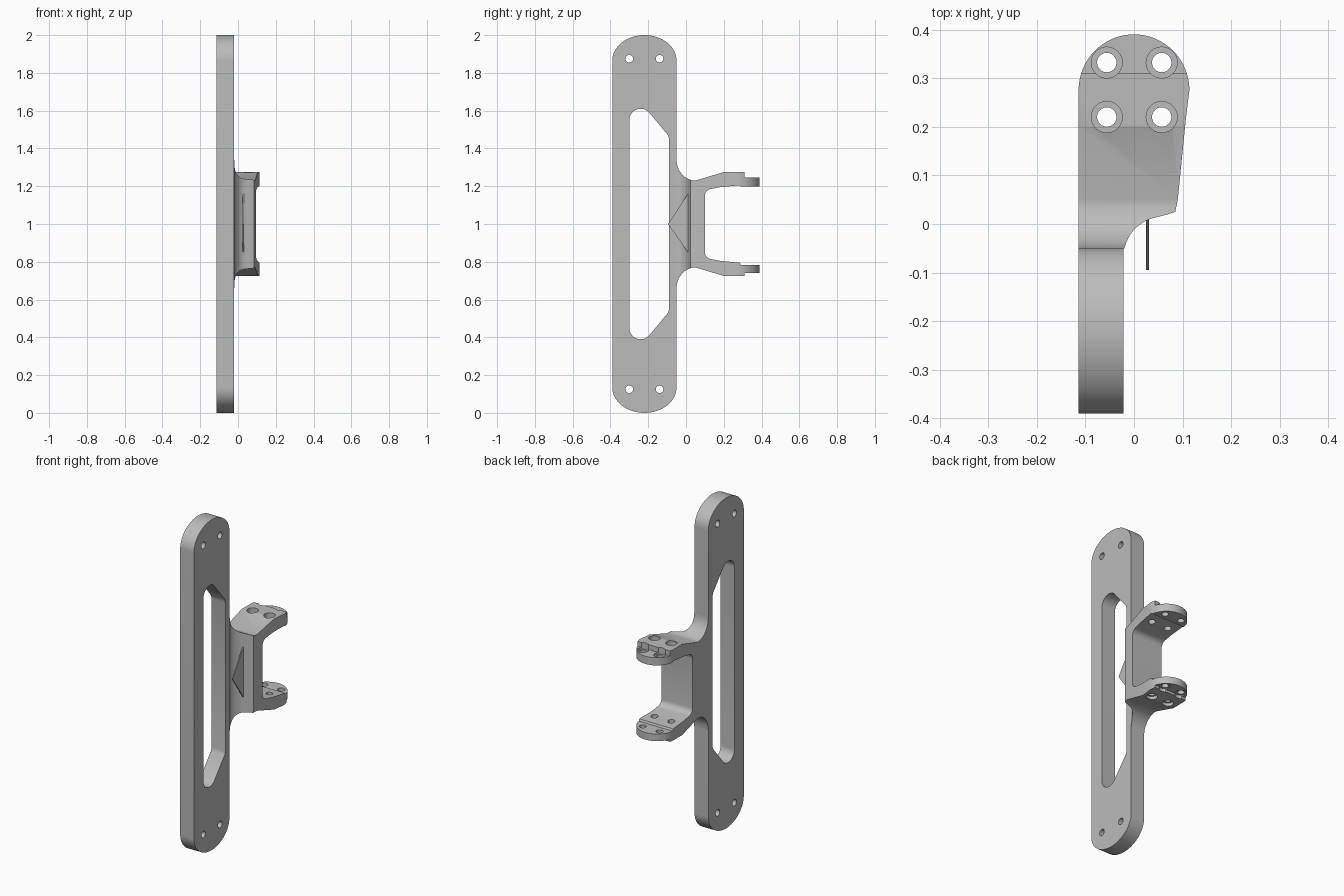
import bpy, bmesh
from math import sin, cos, radians

cube = bpy.data.objects.get("Cube")
if cube:
    bpy.data.objects.remove(cube)

grey = bpy.data.materials.new("plain grey")
grey.use_nodes = True
grey.diffuse_color = (0.5, 0.5, 0.5, 1)
grey.node_tree.nodes["Principled BSDF"].inputs["Base Color"].default_value = (0.5, 0.5, 0.5, 1)


def arc(cu, cv, ru, rv, a0, a1, n=16):
    """Points on an elliptical arc, angles in degrees."""
    angles = [radians(a0 + (a1 - a0) * i / n) for i in range(n + 1)]
    return [(cu + ru * cos(a), cv + rv * sin(a)) for a in angles]


def prism(name, points, axis, lo, hi):
    """Extrude a yz outline along x, or an xy outline along z."""
    def place(p, t):
        return (t, *p) if axis == "x" else (*p, t)
    bm = bmesh.new()
    face = bm.faces.new([bm.verts.new(place(p, lo)) for p in points])
    new = bmesh.ops.extrude_face_region(bm, geom=[face])["geom"]
    shift = (hi - lo, 0, 0) if axis == "x" else (0, 0, hi - lo)
    bmesh.ops.translate(bm, vec=shift, verts=[v for v in new if isinstance(v, bmesh.types.BMVert)])
    bmesh.ops.recalc_face_normals(bm, faces=bm.faces)
    mesh = bpy.data.meshes.new(name)
    bm.to_mesh(mesh)
    bm.free()
    mesh.materials.append(grey)
    obj = bpy.data.objects.new(name, mesh)
    bpy.context.collection.objects.link(obj)
    return obj


def combine(obj, other, operation="DIFFERENCE"):
    mod = obj.modifiers.new("cut", "BOOLEAN")
    mod.operation, mod.solver, mod.object = operation, "EXACT", other
    bpy.context.view_layer.objects.active = obj
    bpy.ops.object.modifier_apply(modifier=mod.name)
    bpy.data.objects.remove(other)


def disc(u, v, r):
    return arc(u, v, r, r, 0, 345, 23)


def flip(points):
    """Mirror a yz outline about mid height."""
    return [(y, 2 - z) for y, z in reversed(points)]


# Long mounting plate with rounded ends
LEFT, RIGHT = -0.114, -0.022
top_end = arc(-0.22, 1.865, 0.17, 0.135, 0, 180, 32)
plate = prism("mounting_plate", top_end + flip(top_end), "x", LEFT, RIGHT)

# Slot with one rounded and one chamfered side
slot_top = [(-0.09, 1.45), (-0.095, 1.47)] + arc(-0.24, 1.55, 0.06, 0.06, 40, 180)
combine(plate, prism("slot_cutter", slot_top + flip(slot_top), "x", -0.3, 0.3))

# Screw holes at both ends
for y in (-0.30, -0.14):
    for z in (0.125, 1.875):
        combine(plate, prism("screw_cutter", disc(y, z, 0.02), "x", -0.3, 0.3))

# Fork bracket: side outline, with slightly different upper and lower pads
def arm(outer, inner):
    outside = arc(0.05, 1.34, 0.1, 0.11, 180, 270, 10)
    tip = [(0.20, 1.275), (0.31, 1.275), (0.31, outer), (0.39, outer), (0.39, inner), (0.29, inner)]
    inside = [(0.285, 1.205), (0.18, 1.195)] + arc(0.14, 1.15, 0.04, 0.037, 90, 180, 6)
    return outside + tip + inside


bracket = prism("fork_bracket", arm(1.245, 1.198) + flip(arm(1.26, 1.217)), "x", -0.3, 0.3)

# Fork bracket: plan outline, flared away from the plate
plan = [(LEFT, -0.06), (RIGHT, -0.06)]
plan += arc(0.06, -0.07, 0.082, 0.085, 165, 100, 10)
plan += [(0.07, 0.02), (0.085, 0.025), (0.09, 0.05), (0.107, 0.22)]
plan += arc(0.0, 0.275, 0.114, 0.115, 0, 180, 32) + [(LEFT, 0.2)]
combine(bracket, prism("plan_trim", plan, "z", 0.3, 1.7), "INTERSECT")

# Counterbored bolt holes through both arms
for x in (-0.056, 0.057):
    for y in (0.22, 0.332):
        combine(bracket, prism("bolt_cutter", disc(x, y, 0.02), "z", 0.3, 1.7))
        for lo, hi in ((0.7, 0.745), (1.235, 1.3)):
            combine(bracket, prism("counterbore_cutter", disc(x, y, 0.032), "z", lo, hi))

# Thin triangular fin beside the bracket web
prism("side_fin", [(-0.095, 1.0), (0.01, 0.85), (0.01, 1.16)], "x", 0.025, 0.031)

for obj in (plate, bracket):
    bpy.ops.object.select_all(action="DESELECT")
    obj.select_set(True)
    bpy.context.view_layer.objects.active = obj
    bpy.ops.object.shade_smooth_by_angle(angle=radians(30))
